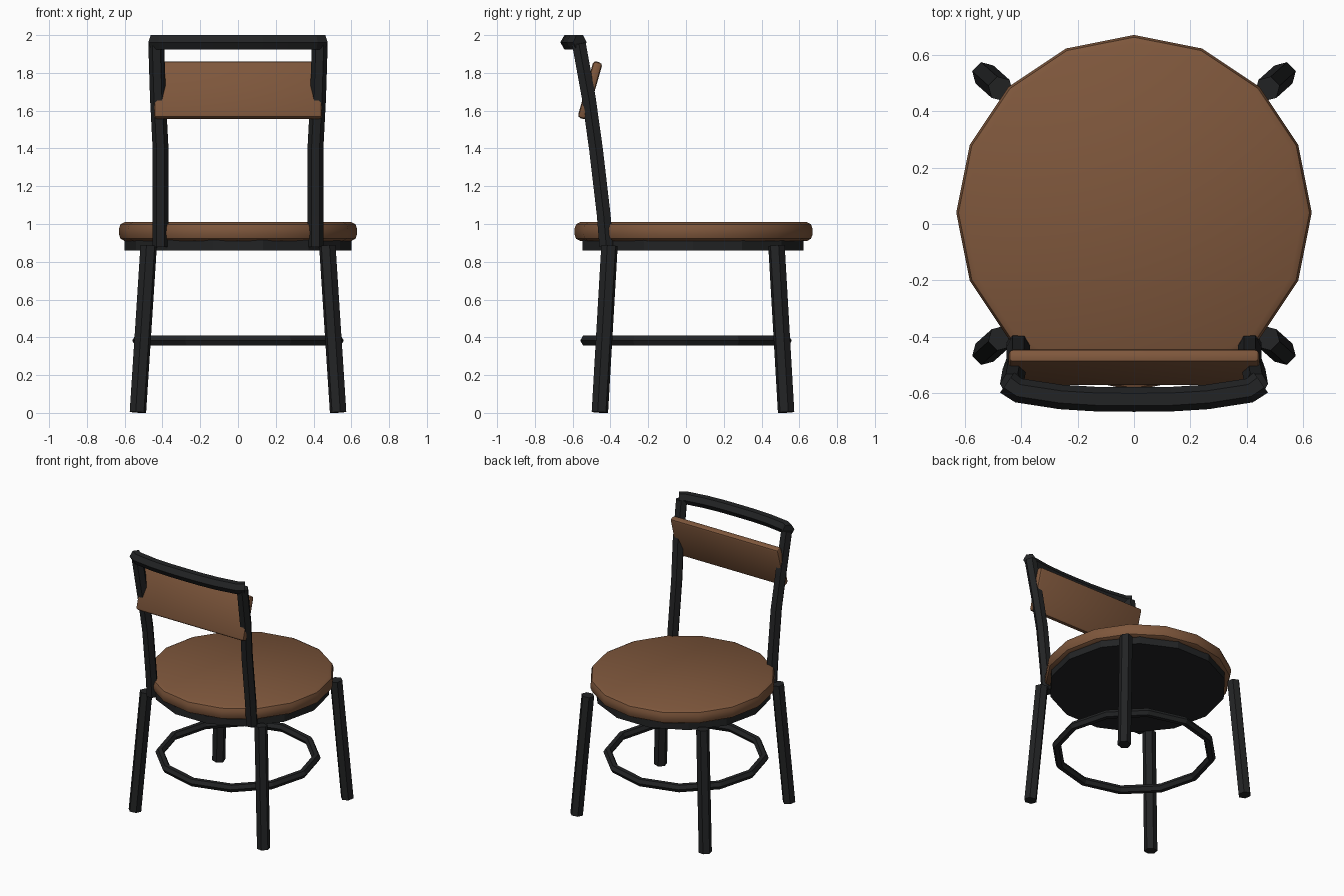
import bpy, bmesh, math
from mathutils import Vector, Matrix

if "Cube" in bpy.data.objects:
    bpy.data.objects.remove(bpy.data.objects["Cube"])


def material(name, rgb):
    m = bpy.data.materials.new(name)
    m.diffuse_color = (*rgb, 1)
    m.use_nodes = True
    m.node_tree.nodes["Principled BSDF"].inputs["Base Color"].default_value = m.diffuse_color
    return m


BLACK = material("black_metal", (0.016, 0.017, 0.018))
WOOD = material("brown_wood", (0.21, 0.095, 0.045))


def finish(name, bm, mat):
    bmesh.ops.recalc_face_normals(bm, faces=bm.faces)
    me = bpy.data.meshes.new(name)
    bm.to_mesh(me)
    bm.free()
    ob = bpy.data.objects.new(name, me)
    bpy.context.collection.objects.link(ob)
    me.materials.append(mat)
    return ob


def skin(bm, rings):
    """Join rings of points with quads and cap both ends."""
    rows = [[bm.verts.new(p) for p in r] for r in rings]
    n = len(rows[0])
    for a, b in zip(rows, rows[1:]):
        for i in range(n):
            j = (i + 1) % n
            bm.faces.new((a[i], a[j], b[j], b[i]))
    bm.faces.new(rows[0][::-1])
    bm.faces.new(rows[-1])


def tube(name, path, radius, ref, mat=BLACK):
    """Hexagonal bar along a path; one corner points towards ref."""
    pts = [Vector(p) for p in path]
    rings = []
    for i, p in enumerate(pts):
        t = (pts[min(i + 1, len(pts) - 1)] - pts[max(i - 1, 0)]).normalized()
        u = Vector(ref)
        u = (u - t * u.dot(t)).normalized()
        v = t.cross(u)
        rings.append([p + radius * (u * math.cos(k * math.pi / 3) + v * math.sin(k * math.pi / 3))
                      for k in range(6)])
    bm = bmesh.new()
    skin(bm, rings)
    return finish(name, bm, mat)


def disc(name, profile, sides, cy, mat):
    """Turned disc from (radius, z) pairs."""
    bm = bmesh.new()
    skin(bm, [[(r * math.cos(k * math.tau / sides), cy + r * math.sin(k * math.tau / sides), z)
               for k in range(sides)] for r, z in profile])
    return finish(name, bm, mat)


# Round seat with soft rim, and the metal plate below it
seat = disc("seat", [(0.60, 0.91), (0.622, 0.922), (0.63, 0.945), (0.63, 0.975),
                     (0.622, 0.998), (0.60, 1.01)], 16, 0.04, WOOD)
disc("seat_plate", [(0.60, 0.86), (0.60, 0.915)], 14, 0.037, BLACK)

# Splayed legs
CY = 0.037
for sx, side in ((1, "right"), (-1, "left")):
    for sy, end in ((1, "far"), (-1, "back")):
        tube(f"{end}_leg_{side}",
             [(sx * 0.53, CY + sy * 0.493, 0.003), (sx * 0.473, CY + sy * 0.442, 0.885)],
             0.045, (sx, -sy, 0))
    # Bent back posts
    tube(f"back_post_{side}",
         [(sx * 0.41, -0.422, 0.88), (sx * 0.41, -0.436, 1.05), (sx * 0.41, -0.477, 1.40),
          (sx * 0.424, -0.515, 1.67), (sx * 0.433, -0.567, 1.955)], 0.042, (1, 0, 0))

# Curved top rail
half = [(0.45, -0.562), (0.41, -0.59), (0.26, -0.613), (0.13, -0.621)]
rail = [(-x, y, 1.962) for x, y in half] + [(0, -0.622, 1.962)] + [(x, y, 1.962) for x, y in half[::-1]]
tube("top_rail", rail, 0.0435, (0, 1, 0))

# Foot ring between the legs
bpy.ops.mesh.primitive_torus_add(major_segments=12, minor_segments=6, major_radius=0.53,
                                 minor_radius=0.03, location=(0, 0, 0.383))
ring = bpy.context.object
ring.name = "foot_ring"
ring.data.materials.append(BLACK)

# Tilted backrest board with bevelled edges
bm = bmesh.new()
bmesh.ops.create_cube(bm, size=1, matrix=Matrix.Translation((0, -0.508, 1.708))
                      @ Matrix.Rotation(math.radians(-16), 4, 'X')
                      @ Matrix.Diagonal((0.89, 0.05, 0.312, 1)))
bmesh.ops.bevel(bm, geom=bm.edges[:], offset=0.017, segments=2, profile=0.5, affect='EDGES')
board = finish("backrest_board", bm, WOOD)

# Smooth the wooden parts only
for ob in (seat, board):
    bpy.ops.object.select_all(action='DESELECT')
    ob.select_set(True)
    bpy.context.view_layer.objects.active = ob
    bpy.ops.object.shade_smooth_by_angle(angle=math.radians(40))
